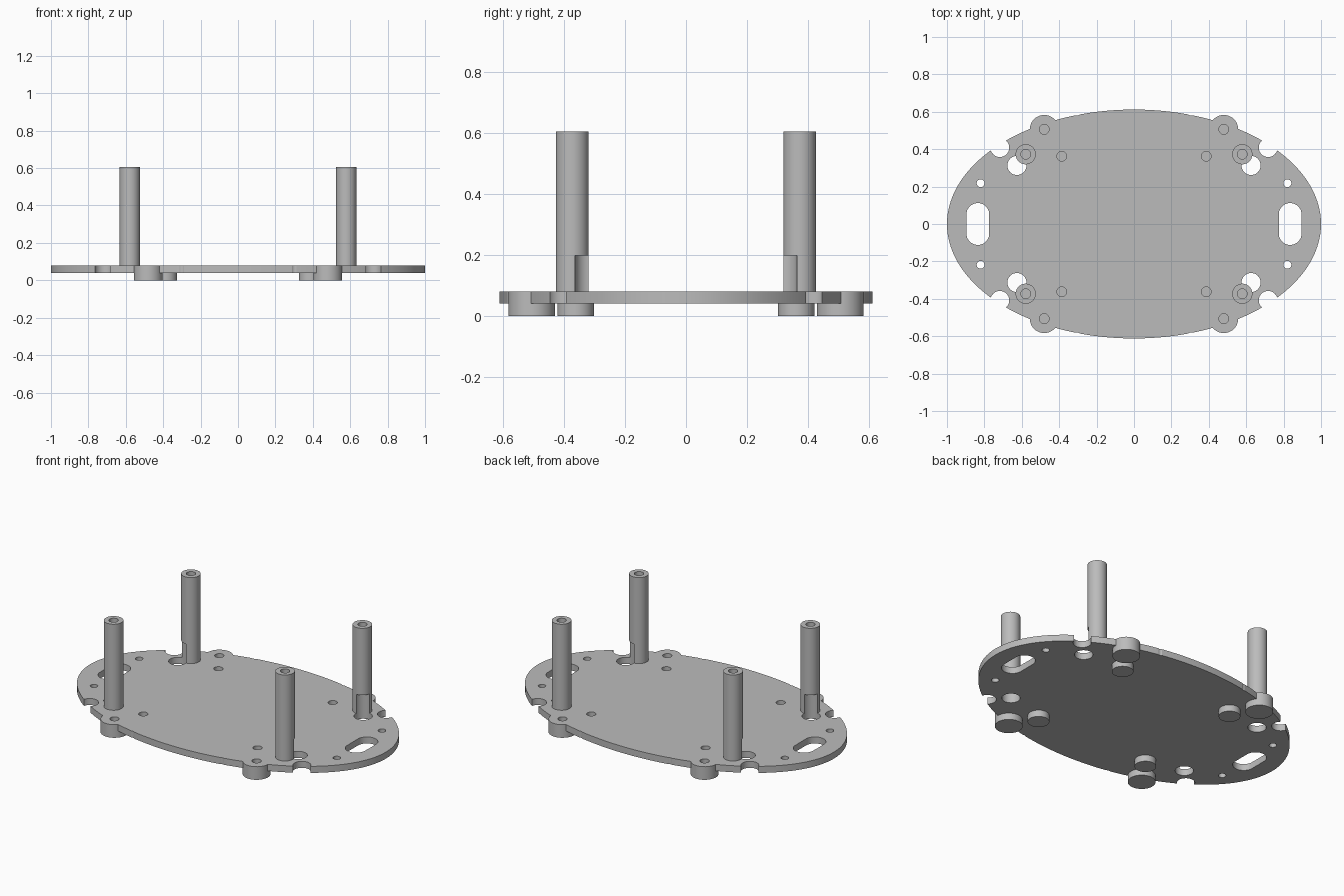
import bpy
import bmesh
from mathutils import Matrix

cube = bpy.data.objects.get("Cube")
if cube:
    bpy.data.objects.remove(cube, do_unlink=True)

GREY = 0.5
mat = bpy.data.materials.new("plain grey")
mat.use_nodes = True
mat.diffuse_color = (GREY, GREY, GREY, 1)
mat.node_tree.nodes["Principled BSDF"].inputs["Base Color"].default_value = (GREY, GREY, GREY, 1)

CORNERS = [(sx, sy) for sx in (-1, 1) for sy in (-1, 1)]
PLATE_LOW, PLATE_TOP, POST_TOP = 0.04, 0.08, 0.605
POST, RELIEF = (0.579, 0.373), (0.626, 0.313)
OUTER_BOSS, INNER_BOSS = (0.48, 0.506), (0.386, 0.362)


def add_object(name, bm):
    mesh = bpy.data.meshes.new(name)
    bm.to_mesh(mesh)
    bm.free()
    obj = bpy.data.objects.new(name, mesh)
    bpy.context.collection.objects.link(obj)
    mesh.materials.append(mat)
    return obj


def cylinder(name, x, y, r, low, high, ry=None, segments=48):
    """Upright round or elliptical cylinder between two heights."""
    bm = bmesh.new()
    place = Matrix.Translation((x, y, (low + high) / 2)) @ Matrix.Diagonal((1, (ry or r) / r, 1, 1))
    bmesh.ops.create_cone(bm, cap_ends=True, segments=segments, radius1=r, radius2=r,
                          depth=high - low, matrix=place)
    return add_object(name, bm)


def slot(name, x, r, half_length, low, high):
    """Long hole: a cylinder whose two halves are pulled apart."""
    obj = cylinder(name, 0, 0, r, low, high)
    for v in obj.data.vertices:
        if abs(v.co.y) > 0.0001:
            v.co.y += (half_length - r) * (1 if v.co.y > 0 else -1)
        v.co.x += x
    return obj


def combine(target, tool, operation):
    """Apply a boolean and discard the tool."""
    mod = target.modifiers.new("boolean", 'BOOLEAN')
    mod.operation, mod.solver, mod.object = operation, 'EXACT', tool
    bpy.context.view_layer.objects.active = target
    bpy.ops.object.modifier_apply(modifier=mod.name)
    bpy.data.objects.remove(tool, do_unlink=True)


def smooth(obj):
    bpy.ops.object.select_all(action='DESELECT')
    obj.select_set(True)
    bpy.context.view_layer.objects.active = obj
    bpy.ops.object.shade_smooth_by_angle(angle=0.5)


# Oval base plate
plate = cylinder("base_plate", 0, 0, 1, PLATE_LOW, PLATE_TOP, ry=0.612, segments=128)

# Feet: outer ones flush with the plate top, inner ones beneath it
for sx, sy in CORNERS:
    for (x, y), r, top in ((OUTER_BOSS, 0.077, PLATE_TOP), (INNER_BOSS, 0.06, 0.06)):
        combine(plate, cylinder("foot", sx * x, sy * y, r, 0, top), 'UNION')

# Through holes, edge notches and blind screw holes: position, radius, bottom
HOLES = [
    (RELIEF, 0.051, -0.1),
    ((0.717, 0.408), 0.05, -0.1),
    ((0.82, 0.218), 0.021, -0.1),
    ((0.305, 0.604), 0.024, -0.1),
    (OUTER_BOSS, 0.026, 0.015),
    (INNER_BOSS, 0.026, 0.015),
]
for sx, sy in CORNERS:
    for (x, y), r, low in HOLES:
        combine(plate, cylinder("cutter", sx * x, sy * y, r, low, 0.2), 'DIFFERENCE')

# Long slots at both ends
for sx in (-1, 1):
    combine(plate, slot("cutter", sx * 0.835, 0.061, 0.112, -0.1, 0.2), 'DIFFERENCE')
smooth(plate)

# Four hollow-topped posts with a relief at the foot
for sx, sy in CORNERS:
    name = ("front" if sy < 0 else "back") + ("_left" if sx > 0 else "_right") + "_post"
    x, y = sx * POST[0], sy * POST[1]
    post = cylinder(name, x, y, 0.054, PLATE_TOP, POST_TOP)
    combine(post, cylinder("cutter", x, y, 0.026, 0.3, 0.8), 'DIFFERENCE')
    combine(post, cylinder("cutter", sx * RELIEF[0], sy * RELIEF[1], 0.051, -0.1, 0.197), 'DIFFERENCE')
    smooth(post)
